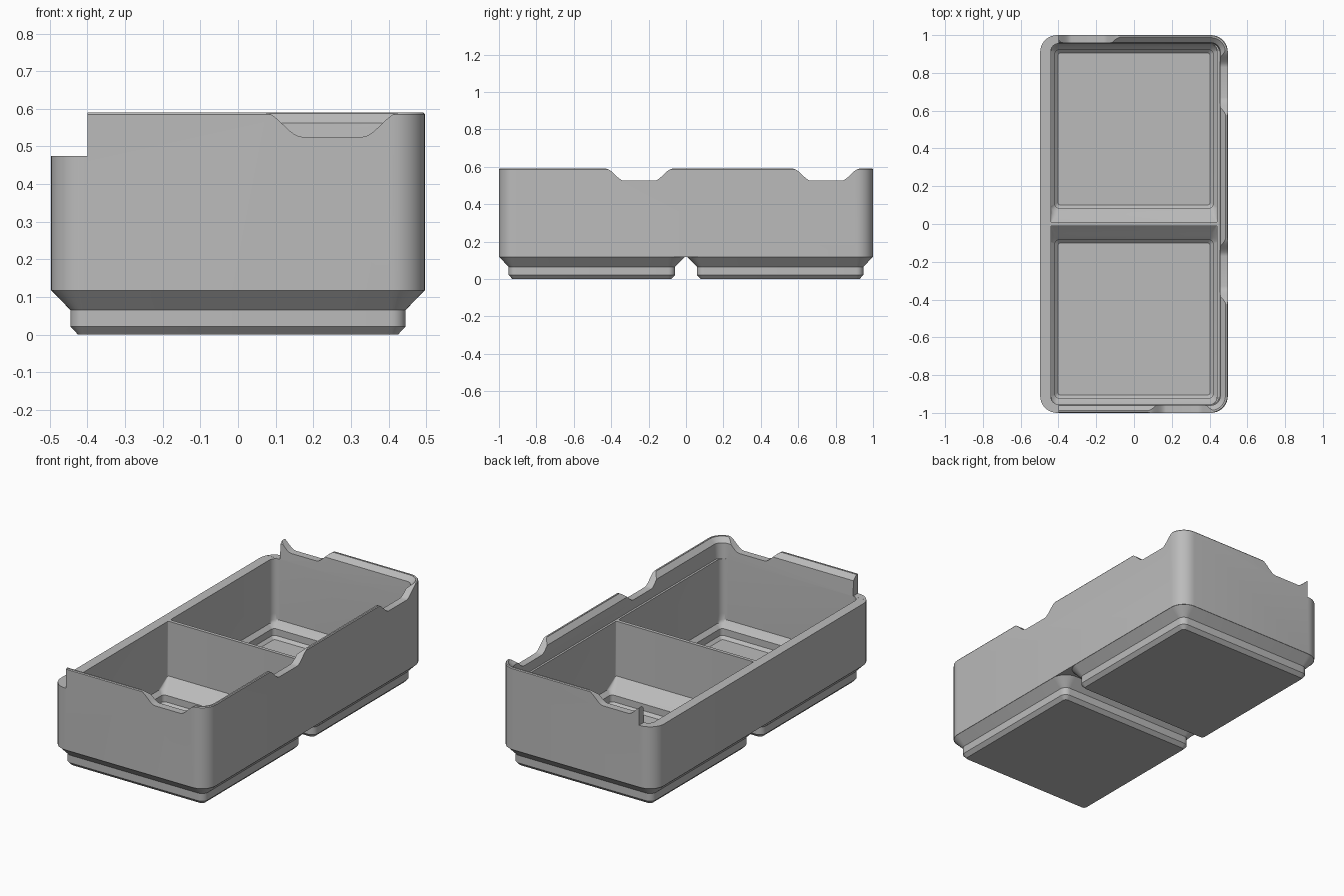
import bpy, bmesh, math

if "Cube" in bpy.data.objects:
    bpy.data.objects.remove(bpy.data.objects["Cube"], do_unlink=True)

grey = bpy.data.materials.new("plain_grey")
grey.use_nodes = True
COLOUR = (0.5, 0.5, 0.5, 1)
grey.diffuse_color = COLOUR
grey.node_tree.nodes["Principled BSDF"].inputs["Base Color"].default_value = COLOUR

HX, HY, R = 0.497, 1.0, 0.09      # outer half width, half length, corner radius
SHELF, TOP = 0.475, 0.59          # shelf under the lip, top of the lip
SEGS = 8


def make_object(name, rings):
    """Skin a stack of closed rings, capped at both ends."""
    bm = bmesh.new()
    loops = [[bm.verts.new(p) for p in ring] for ring in rings]
    n = len(loops[0])
    for a, b in zip(loops, loops[1:]):
        for i in range(n):
            j = (i + 1) % n
            bm.faces.new((a[i], a[j], b[j], b[i]))
    bm.faces.new(loops[0][::-1])
    bm.faces.new(loops[-1])
    bmesh.ops.recalc_face_normals(bm, faces=bm.faces[:])
    mesh = bpy.data.meshes.new(name)
    bm.to_mesh(mesh)
    bm.free()
    mesh.materials.append(grey)
    obj = bpy.data.objects.new(name, mesh)
    bpy.context.collection.objects.link(obj)
    return obj


def ring(x0, x1, y0, y1, z, r, r_low=None):
    """Rounded rectangle; r_low is the radius of the corners at y0."""
    r_low = r if r_low is None else r_low
    corners = ((x1, y1, -1, -1, r), (x0, y1, 1, -1, r),
               (x0, y0, 1, 1, r_low), (x1, y0, -1, 1, r_low))
    pts = []
    for k, (cx, cy, sx, sy, rad) in enumerate(corners):
        for i in range(SEGS + 1):
            a = math.pi / 2 * (k + i / SEGS)
            pts.append((cx + sx * rad + rad * math.cos(a),
                        cy + sy * rad + rad * math.sin(a), z))
    return pts


def inset_ring(inset, z):
    return ring(-HX + inset, HX - inset, -HY + inset, HY - inset, z, R - inset)


def combine(target, tool, operation):
    mod = target.modifiers.new("combine", "BOOLEAN")
    mod.operation = operation
    mod.solver = "EXACT"
    mod.object = tool
    bpy.ops.object.select_all(action="DESELECT")
    bpy.context.view_layer.objects.active = target
    target.select_set(True)
    bpy.ops.object.modifier_apply(modifier=mod.name)
    bpy.data.objects.remove(tool, do_unlink=True)


def flip(points, side):
    return [(x, y * side, z) for x, y, z in points]


# Outer body with a softened top edge
body = make_object("storage_bin", [inset_ring(i, z) for i, z in (
    (0, 0.117), (0, TOP - 0.005), (0.004, TOP))])

CELL = 0.503                      # centre of each cell along y

# Stepped feet
for side in (-1, 1):
    steps = ((0.425, 0), (0.445, 0.021), (0.445, 0.065), (0.496, 0.1175), (0.47, 0.15))
    foot = make_object("foot", [
        flip(ring(-h, h, CELL - h, CELL + h, z, R - 0.497 + h), side) for h, z in steps])
    combine(body, foot, "UNION")

# Two compartments that follow the feet down to the floor
for side in (-1, 1):
    rings = [ring(-h, h, CELL - h, CELL + h, z, r) for h, z, r in (
        (0.402, 0.03, 0.012), (0.418, 0.046, 0.02), (0.418, 0.085, 0.02), (0.44, 0.107, 0.035))]
    for y0, z, r_low in ((0.046, 0.122, 0.03), (0.01, 0.158, 0.006), (0.01, 0.65, 0.006)):
        rings.append(ring(-0.44, 0.44, y0, 0.955, z, 0.04, r_low))
    combine(body, make_object("cavity", [flip(p, side) for p in rings]), "DIFFERENCE")

# Inside of the lip, open toward the low side
lip = [ring(-0.8, HX - i, -HY + i, HY - i, z, R - i) for i, z in (
    (0.045, SHELF - 0.0005), (0.04, 0.562), (0.013, 0.588), (0.013, 0.65))]
combine(body, make_object("lip_cutter", lip), "DIFFERENCE")

# Low side without a lip
low = [[(x, y, z) for x, y in ((-0.7, -1.2), (-0.4, -1.2), (-0.4, 1.2), (-0.7, 1.2))]
       for z in (SHELF, 0.7)]
combine(body, make_object("low_side_cutter", low), "DIFFERENCE")

# Curved finger notches in the lip
half = [(0.18, 0.66)]
for i in range(11):
    t = i / 10
    half.append((0.18 - 0.1 * t, TOP + 0.0005 - 0.065 * t * t * (3 - 2 * t)))
profile = half + [(-u, z) for u, z in reversed(half)]


def notch(place):
    rings = [[place(u, depth, z) for u, z in profile] for depth in (-0.11, 0.1)]
    combine(body, make_object("notch_cutter", rings), "DIFFERENCE")


for side in (-1, 1):
    notch(lambda u, d, z: (-0.25 * side + u, side * (HY + d), z))
for y in (-0.25, 0.75):
    notch(lambda u, d, z: (HX + d, y + u, z))

# Smooth curves, crisp steps
bpy.ops.object.select_all(action="DESELECT")
body.select_set(True)
bpy.context.view_layer.objects.active = body
bpy.ops.object.shade_smooth_by_angle(angle=math.radians(30))
